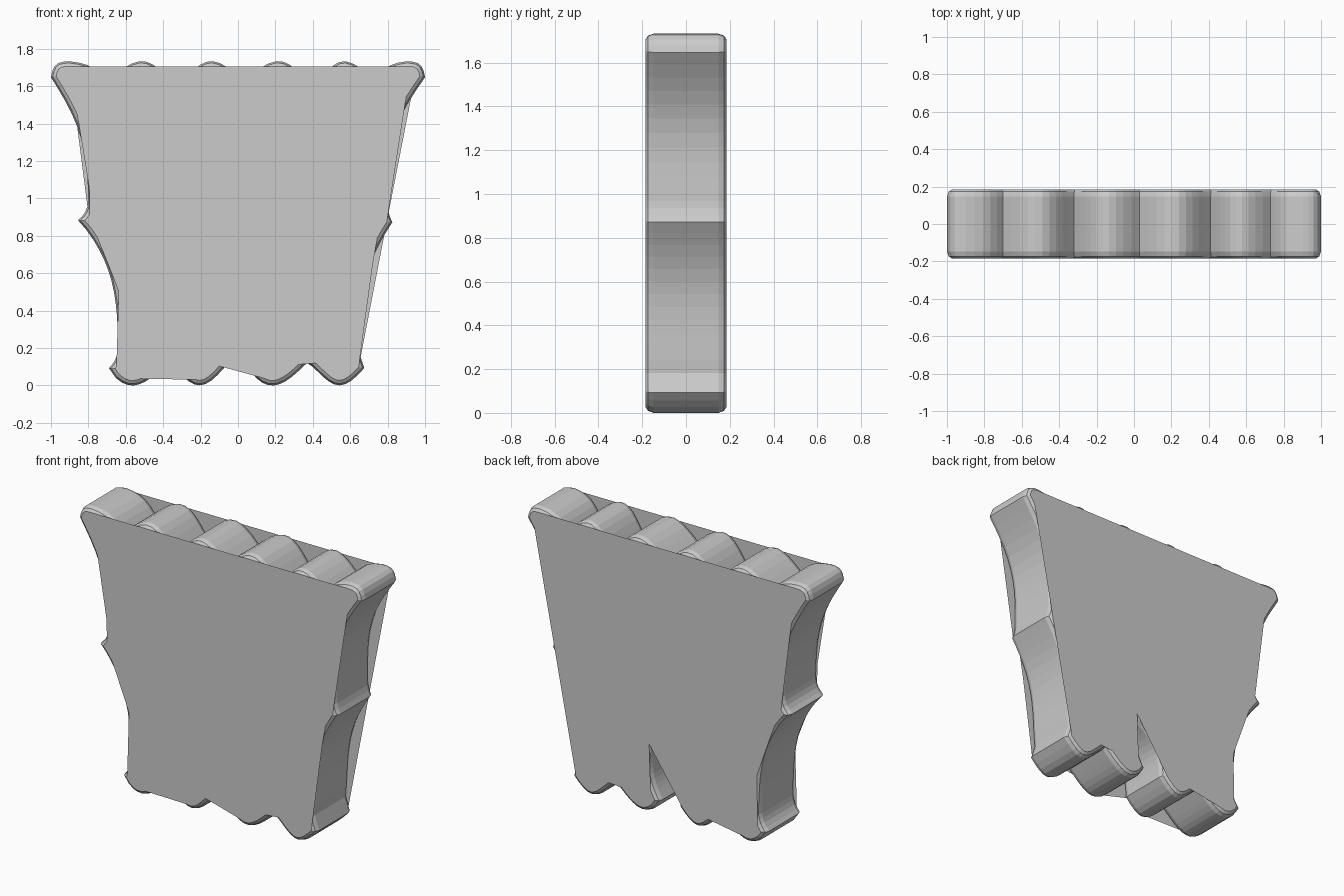
import bpy, bmesh
from math import sin, pi
from mathutils import Vector

if "Cube" in bpy.data.objects:
    bpy.data.objects.remove(bpy.data.objects["Cube"])

outline, front_keep, back_keep = [], [], []
pen = Vector((-.90, 1.73))


def bow_to(x, z, bow, skew=1, kind="edge", steps=10):
    """Continue the outline with a bowed run (positive bow = outwards).
    kind: edge = flat faces follow it; span = flat faces bridge it;
    near / dip = right wall, mostly bridged (dip: its start is bridged too)."""
    global pen
    end = Vector((x, z))
    d = end - pen
    out = Vector((d.y, -d.x)).normalized()
    for i in range(steps):
        s = i / steps
        p = pen + d * s + out * bow * sin(pi * s ** skew)
        wall = kind in ("near", "dip")
        start = i == 0 and (kind == "near" or (kind == "span" and (p.y < 1 or p.x > .89)))
        both = kind == "edge" or start or (wall and p.y > 1.54)
        front = both or (wall and (p.y > 1.45 or .76 < p.y < .87))
        if both:
            back_keep.append(len(outline))
        if front:
            front_keep.append(len(outline))
        outline.append(p)
    pen = end


def foot(mid, right):
    """Two rounded scallops side by side along the bottom."""
    bow_to(mid, .118, .104, .75)
    bow_to(right, .09, .104, 1.25)


# Left side
bow_to(-1, 1.645, .034, steps=5)
bow_to(-.80, .98, -.06)
bow_to(-.855, .88, -.012, steps=4)
bow_to(-.64, .19, -.075, .87, steps=12)
bow_to(-.69, .09, -.01, steps=4)
# Bottom scallops and the slit between them
foot(-.375, -.075)
bow_to(.115, .405, -.06, kind="span")
bow_to(.06, .09, -.036)
foot(.37, .675)
# Right side
bow_to(.645, .18, 0, kind="near", steps=2)
bow_to(.825, .87, -.06, 1.2, kind="dip", steps=12)
bow_to(.80, 1.0, -.01, kind="near", steps=4)
bow_to(1, 1.645, -.068, kind="dip")
bow_to(.90, 1.73, .034, steps=5)
# Top scallops, alternating shallow and deep valleys
bow_to(.73, 1.62, .03, kind="span", steps=5)
for i, x in enumerate((.41, .03, -.32, -.70)):
    deep = i % 2 == 0
    bow_to(x, 1.56 if deep else 1.62, .14, .93 if deep else 1.08, kind="span")
bow_to(-.90, 1.73, .03, kind="span", steps=5)


def inset(pts, dist):
    """Move every outline point inwards along its corner bisector."""
    out = []
    for i, p in enumerate(pts):
        d1 = (p - pts[i - 1]).normalized()
        d2 = (pts[(i + 1) % len(pts)] - p).normalized()
        n = Vector((-d1.y - d2.y, d1.x + d2.x)).normalized()
        cos = max(n.dot(Vector((-d1.y, d1.x))), .7)
        out.append(p + n * dist / cos)
    return out


# Stand on the ground exactly
low = min(p.y for p in outline)
for p in outline:
    p.y -= low

# Edge band with chamfered rims, from front to back
bm = bmesh.new()
rings = []
for y, d in ((-.185, .026), (-.173, .009), (-.148, 0), (.148, 0), (.173, .009), (.185, .026)):
    rings.append([bm.verts.new((p.x, y, p.y)) for p in inset(outline, d)])
n = len(outline)
for a, b in zip(rings, rings[1:]):
    for i in range(n):
        j = (i + 1) % n
        bm.faces.new((a[i], b[i], b[j], a[j]))

# Flat front and back faces, bridging the scallops
front = bm.faces.new([rings[0][i] for i in front_keep])
back = bm.faces.new([rings[-1][i] for i in reversed(back_keep)])
bmesh.ops.triangulate(bm, faces=[front, back])
bmesh.ops.recalc_face_normals(bm, faces=bm.faces)

mesh = bpy.data.meshes.new("scalloped_panel")
bm.to_mesh(mesh)
bm.free()
panel = bpy.data.objects.new("scalloped_panel", mesh)
bpy.context.collection.objects.link(panel)
